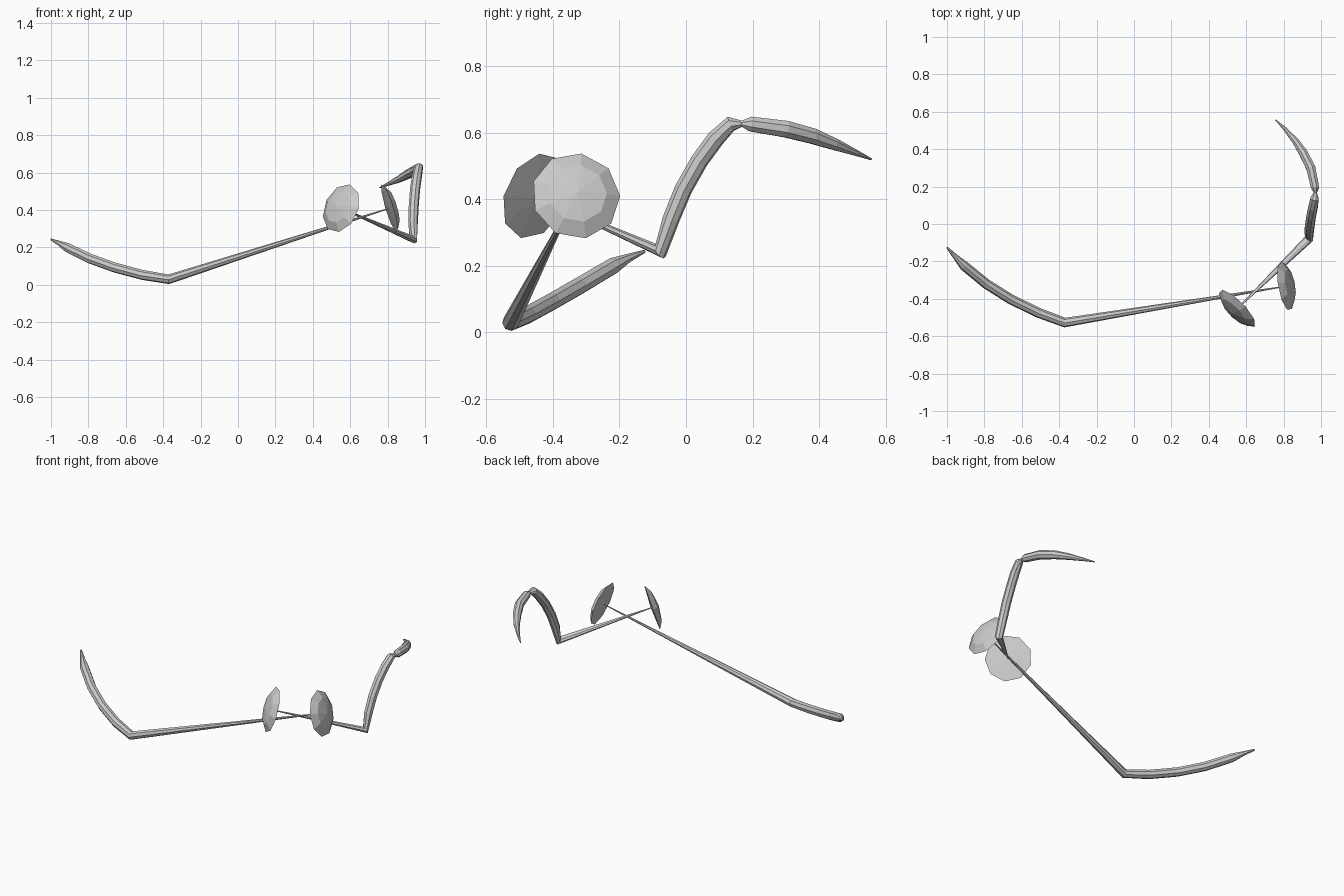
import bpy, bmesh
from math import sin, cos, tau
from mathutils import Vector, Matrix

if "Cube" in bpy.data.objects:
    bpy.data.objects.remove(bpy.data.objects["Cube"])


def tube(name, pts, sides=8):
    """Sweep a tapering faceted tube through (x, y, z, radius) points."""
    P = [Vector(p[:3]) for p in pts]
    bm = bmesh.new()
    rings, side = [], None
    for i, p in enumerate(P):
        d_in = (p - P[max(i - 1, 0)]).normalized()
        d_out = (P[min(i + 1, len(P) - 1)] - p).normalized()
        t = (d_in + d_out).normalized()
        if side is None:
            side = t.cross(Vector((0, 0, 1)))
        side = (side - t * side.dot(t)).normalized()
        up = t.cross(side)
        r = pts[i][3]
        rings.append([bm.verts.new(p + r * (cos(tau * k / sides) * side + sin(tau * k / sides) * up))
                      for k in range(sides)])
    for a, b in zip(rings, rings[1:]):
        for k in range(sides):
            n = (k + 1) % sides
            bm.faces.new((a[k], a[n], b[n], b[k]))
    bm.faces.new(rings[0])
    bm.faces.new(rings[-1])
    return finish(name, bm)


def disc(name, centre, normal, sides=9):
    """Shallow faceted dome, bulging along normal, with a nearly flat back."""
    profile = [(0.09, 0.027), (0.135, 0.0)]
    bm = bmesh.new()
    tip = bm.verts.new((0, 0, 0.04))
    back = bm.verts.new((0, 0, -0.008))
    inner, rim = [[bm.verts.new((r * cos(tau * k / sides), r * sin(tau * k / sides), h))
                   for k in range(sides)] for r, h in profile]
    for k in range(sides):
        n = (k + 1) % sides
        bm.faces.new((tip, inner[k], inner[n]))
        bm.faces.new((inner[k], rim[k], rim[n], inner[n]))
        bm.faces.new((back, rim[n], rim[k]))
    rot = Vector(normal).to_track_quat('Z', 'Y').to_matrix().to_4x4()
    bm.transform(Matrix.Translation(centre) @ rot)
    return finish(name, bm)


def finish(name, bm):
    bmesh.ops.recalc_face_normals(bm, faces=bm.faces)
    me = bpy.data.meshes.new(name)
    bm.to_mesh(me)
    bm.free()
    ob = bpy.data.objects.new(name, me)
    bpy.context.collection.objects.link(ob)
    return ob


# long arm: hooked end, elbow, thin tapering shaft
tube("long_arm", [
    (-1.00, -0.125, 0.243, 0.005), (-0.955, -0.175, 0.222, 0.014),
    (-0.91, -0.222, 0.198, 0.026), (-0.79, -0.32, 0.14, 0.027),
    (-0.66, -0.402, 0.093, 0.027), (-0.51, -0.475, 0.053, 0.027),
    (-0.37, -0.527, 0.03, 0.026), (0.81, -0.333, 0.41, 0.003)])

# short arm: shaft, elbow, curved middle, pinched joint, pointed end
tube("short_arm", [
    (0.55, -0.455, 0.41, 0.003), (0.937, -0.077, 0.243, 0.024),
    (0.936, -0.045, 0.34, 0.026), (0.94, -0.008, 0.43, 0.027),
    (0.947, 0.04, 0.515, 0.027), (0.957, 0.09, 0.583, 0.027),
    (0.965, 0.135, 0.627, 0.024), (0.969, 0.168, 0.627, 0.01),
    (0.968, 0.195, 0.626, 0.024), (0.945, 0.30, 0.611, 0.027),
    (0.905, 0.38, 0.59, 0.025), (0.862, 0.445, 0.566, 0.019),
    (0.805, 0.51, 0.54, 0.010), (0.757, 0.557, 0.52, 0.003)])

# end discs facing along their shafts
disc("long_arm_disc", (0.81, -0.331, 0.41), (1.18, 0.2, 0.36))
disc("short_arm_disc", (0.552, -0.452, 0.41), (-0.39, -0.38, 0.17))
